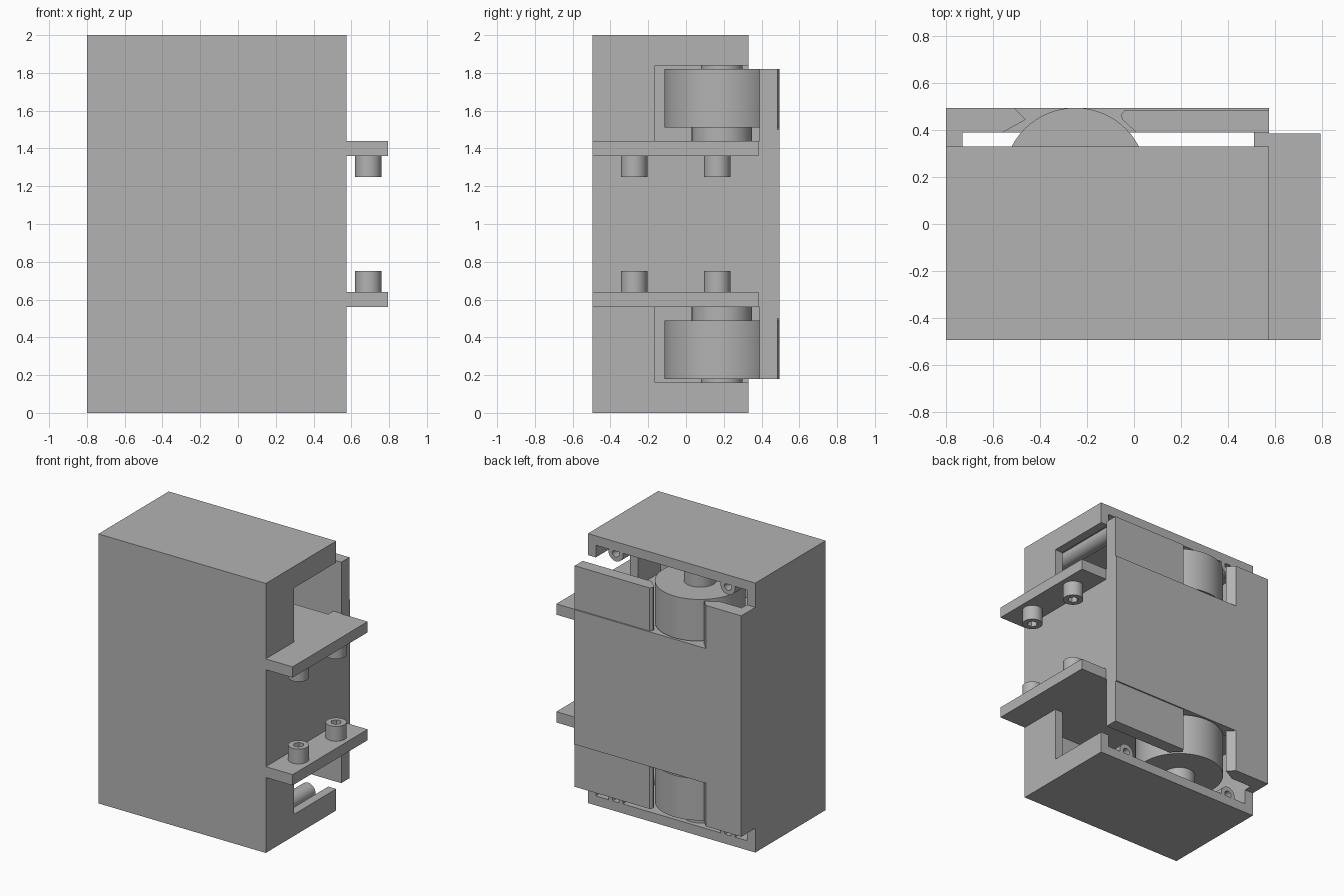
import bpy
import bmesh
from math import cos, sin, pi, radians
from mathutils import Matrix, Vector

if "Cube" in bpy.data.objects:
    bpy.data.objects.remove(bpy.data.objects["Cube"], do_unlink=True)

grey = bpy.data.materials.new("plain grey")
grey.use_nodes = True
grey.diffuse_color = (0.45, 0.45, 0.45, 1)
grey.node_tree.nodes["Principled BSDF"].inputs["Base Color"].default_value = (0.45, 0.45, 0.45, 1)

MID = 1.0            # mirror height between the upper and lower halves
L, R = -0.8, 0.575   # casing sides
F, B = -0.495, 0.33  # casing front and open back
BACK = 0.495         # outer face of the back cover


def finish(name, bm, mirrored=False, smooth=False):
    """Turn a bmesh into an object whose origin lies at the middle height."""
    bmesh.ops.recalc_face_normals(bm, faces=bm.faces)
    bmesh.ops.translate(bm, verts=bm.verts, vec=(0, 0, -MID))
    mesh = bpy.data.meshes.new(name)
    bm.to_mesh(mesh)
    bm.free()
    mesh.materials.append(grey)
    ob = bpy.data.objects.new(name, mesh)
    bpy.context.collection.objects.link(ob)
    ob.location.z = MID
    if mirrored:
        mod = ob.modifiers.new("lower copy", "MIRROR")
        mod.use_axis = (False, False, True)
        mod.use_mirror_merge = False
    if smooth:
        bpy.ops.object.select_all(action="DESELECT")
        ob.select_set(True)
        bpy.context.view_layer.objects.active = ob
        bpy.ops.object.shade_smooth_by_angle(angle=radians(30))
    return ob


def prism(bm, points, z0, z1):
    """Extrude an outline in x and y between two heights."""
    face = bm.faces.new([bm.verts.new((x, y, z0)) for x, y in points])
    new = bmesh.ops.extrude_face_region(bm, geom=[face])["geom"]
    verts = [v for v in new if isinstance(v, bmesh.types.BMVert)]
    bmesh.ops.translate(bm, verts=verts, vec=(0, 0, z1 - z0))


def box(bm, x0, x1, y0, y1, z0, z1):
    prism(bm, [(x0, y0), (x1, y0), (x1, y1), (x0, y1)], z0, z1)


def box_part(name, *size, mirrored=False):
    bm = bmesh.new()
    box(bm, *size)
    return finish(name, bm, mirrored)


def ring(bm, centre, radius, count):
    return [bm.verts.new(Vector(centre) + Vector((radius * cos(2 * pi * i / count),
            radius * sin(2 * pi * i / count), 0))) for i in range(count)]


def lathe(bm, x, y, profile, count=48):
    """Stack rings given as (radius, height) and cap both ends."""
    rings = [ring(bm, (x, y, z), r, count) for r, z in profile]
    for a, b in zip(rings, rings[1:]):
        for i in range(count):
            j = (i + 1) % count
            bm.faces.new((a[i], a[j], b[j], b[i]))
    bm.faces.new(rings[0])
    bm.faces.new(rings[-1])


# Casing: hollow box, open at the back, with a window at each end of one side
casing = box_part("casing", L, R, F, B, 0, 2)
cavity = box_part("cavity_cutter", -0.73, 0.51, -0.43, 0.5, 0.07, 1.93)
window = box_part("window_cutter", 0.45, 0.7, -0.165, 0.5, 1.44, 1.84, mirrored=True)
for cutter in (cavity, window):
    mod = casing.modifiers.new("cut", "BOOLEAN")
    mod.operation = "DIFFERENCE"
    mod.solver = "EXACT"
    mod.object = cutter
    cutter.hide_render = True
    cutter.hide_viewport = True
    cutter.display_type = "WIRE"

# Cover and the side strips joining it to the casing
box_part("cover_middle", L, R, 0.39, BACK, 0.5, 1.5)
box_part("left_cover_strip", L, -0.73, B, 0.39, 0.18, 1.82)
box_part("right_cover_strip", 0.51, R, B, 0.39, 0.56, 1.44)

bm = bmesh.new()
prism(bm, [(L, 0.39), (-0.56, 0.39), (-0.46, 0.445), (-0.51, BACK), (L, BACK)], 1.5, 1.82)
finish("notched_cover_end", bm, mirrored=True)

bm = bmesh.new()
prism(bm, [(R, 0.39), (0.01, 0.39), (-0.05, 0.445), (-0.055, 0.465),
           (-0.04, 0.485), (R, 0.485)], 1.5, 1.82)
finish("recessed_cover_end", bm, mirrored=True)

# Inner shelves and the flanges projecting from the side
box_part("inner_shelf", -0.73, 0.51, -0.43, B, 1.36, 1.44, mirrored=True)
box_part("flange", 0.51, 0.795, F, 0.385, 1.36, 1.44, mirrored=True)

# Rollers with a wide lower collar and a narrow spindle
bm = bmesh.new()
lathe(bm, -0.25, 0.19, [(0.16, 1.44), (0.16, 1.51), (0.305, 1.51), (0.305, 1.82),
                        (0.11, 1.82), (0.11, 1.93)], 64)
finish("roller", bm, mirrored=True, smooth=True)

# Cap screws with hexagonal sockets
for i, y in enumerate((-0.275, 0.165)):
    bm = bmesh.new()
    lathe(bm, 0.69, y, [(0.07, 1.36), (0.07, 1.25)], 36)
    screw = finish("cap_screw_%d" % (i + 1), bm, mirrored=True, smooth=True)
    bm = bmesh.new()
    lathe(bm, 0.69, y, [(0.037, 1.31), (0.037, 1.2)], 6)
    socket = finish("socket_cutter_%d" % (i + 1), bm, mirrored=True)
    socket.hide_render = socket.hide_viewport = True
    mod = screw.modifiers.new("socket", "BOOLEAN")
    mod.operation = "DIFFERENCE"
    mod.solver = "EXACT"
    mod.object = socket

# Screw bosses running front to back under the end panels, with blind holes
for name, x in (("left_boss", 0.345), ("right_boss", -0.575)):
    bm = bmesh.new()
    lathe(bm, 0, 0, [(0.06, -0.43), (0.06, B), (0.028, B), (0.028, 0.1)], 32)
    turn = Matrix.Translation((x, 0, 1.915)) @ Matrix.Rotation(radians(-90), 4, "X")
    bmesh.ops.transform(bm, matrix=turn, verts=bm.verts)
    finish(name, bm, mirrored=True, smooth=True)
